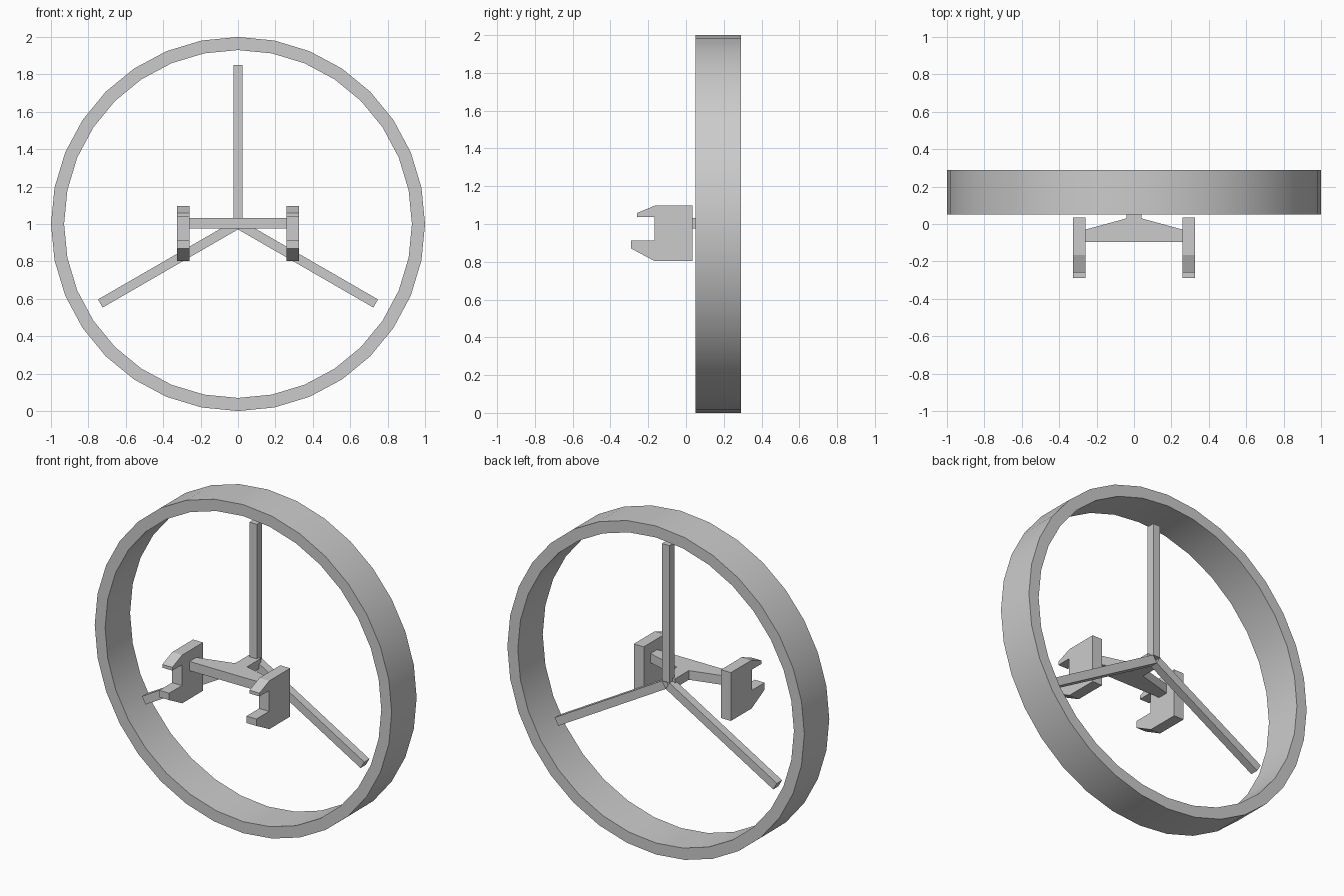
import bpy
import bmesh
from math import radians, tau
from mathutils import Matrix, Vector

if "Cube" in bpy.data.objects:
    bpy.data.objects.remove(bpy.data.objects["Cube"])

CENTRE = Vector((0, 0.17, 1.0))   # middle of the ring


def finish(bm, name):
    bmesh.ops.recalc_face_normals(bm, faces=bm.faces)
    mesh = bpy.data.meshes.new(name)
    bm.to_mesh(mesh)
    bm.free()
    obj = bpy.data.objects.new(name, mesh)
    bpy.context.collection.objects.link(obj)
    return obj


def extrude_profile(name, points, offset):
    """Fill a closed outline and extrude it along offset."""
    bm = bmesh.new()
    face = bm.faces.new([bm.verts.new(p) for p in points])
    res = bmesh.ops.extrude_face_region(bm, geom=[face], use_keep_orig=True)
    verts = [g for g in res["geom"] if isinstance(g, bmesh.types.BMVert)]
    bmesh.ops.translate(bm, verts=verts, vec=offset)
    return finish(bm, name)


# Ring: rectangular section spun in 32 steps around the y axis
bm = bmesh.new()
section = [(0.93, 0.05), (1.0, 0.05), (1.0, 0.29), (0.93, 0.29)]
verts = [bm.verts.new((0, y, 1 + r)) for r, y in section]
edges = [bm.edges.new((verts[i], verts[(i + 1) % 4])) for i in range(4)]
bmesh.ops.spin(bm, geom=verts + edges, cent=CENTRE, axis=(0, 1, 0),
               angle=tau, steps=32, use_merge=True)
bmesh.ops.remove_doubles(bm, verts=bm.verts, dist=1e-4)
ring = finish(bm, "ring")
bpy.context.view_layer.objects.active = ring
ring.select_set(True)
bpy.ops.object.shade_smooth_by_angle(angle=radians(30))
ring.select_set(False)

# Three square spokes meeting at the ring centre
INNER, OUTER, WIDTH = 0.014, 0.85, 0.05
for i in range(3):
    bm = bmesh.new()
    bmesh.ops.create_cube(bm, size=1, matrix=(
        Matrix.Translation(CENTRE)
        @ Matrix.Rotation(i * tau / 3, 4, 'Y')
        @ Matrix.Translation((0, 0, (INNER + OUTER) / 2))
        @ Matrix.Diagonal((WIDTH, WIDTH, OUTER - INNER, 1))))
    finish(bm, f"spoke_{i + 1}")

# Crossbar plate with a neck running back to the spokes
half = [(0.26, -0.095), (0.26, -0.03), (0.04, 0.03), (0.04, 0.165)]
outline = half + [(-x, y) for x, y in reversed(half)]
extrude_profile("crossbar", [(x, y, 0.975) for x, y in outline], (0, 0, 0.056))

# Hooked clamps at both ends of the crossbar
hook = [(0.035, 1.097), (-0.165, 1.097), (-0.26, 1.058), (-0.26, 1.038),
        (-0.168, 1.038), (-0.168, 0.912), (-0.29, 0.912), (-0.29, 0.87),
        (-0.165, 0.803), (0.035, 0.803)]
for side, name in ((1, "right_clamp"), (-1, "left_clamp")):
    extrude_profile(name, [(side * 0.26, y, z) for y, z in hook],
                    (side * 0.067, 0, 0))
